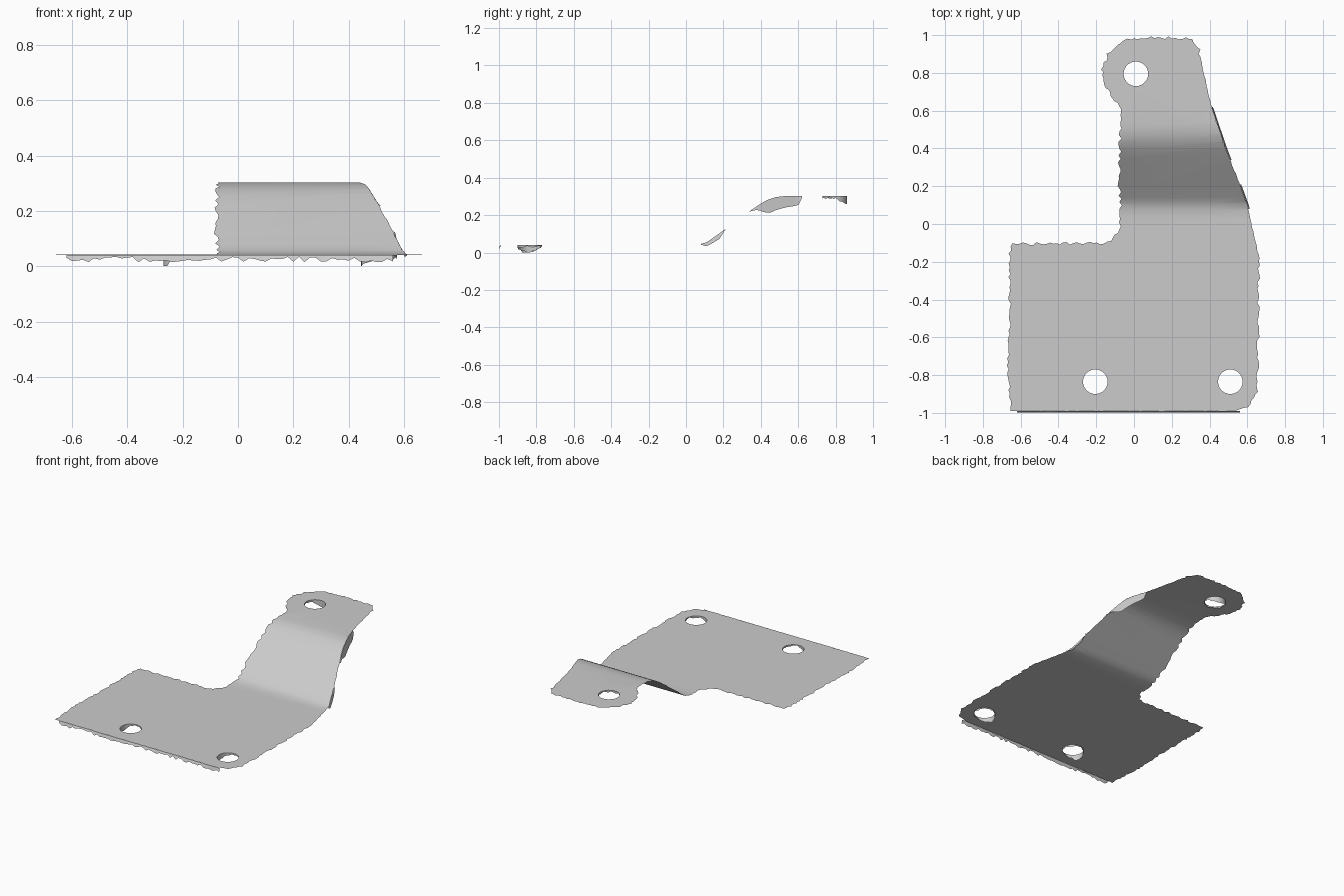
import bpy, bmesh, math, random
from mathutils import Vector

random.seed(4)
if "Cube" in bpy.data.objects:
    bpy.data.objects.remove(bpy.data.objects["Cube"])

# Single worn metal colour
metal = bpy.data.materials.new("plain_grey_metal")
metal.use_nodes = True
grey = (0.6, 0.6, 0.6, 1)
metal.diffuse_color = grey
metal.node_tree.nodes["Principled BSDF"].inputs["Base Color"].default_value = grey

# Side profile of the bend (y, z) and right edge of the sheet (y, x)
BEND = [(-1, .04), (.04, .042), (.08, .046), (.11, .055), (.14, .075), (.2, .118),
        (.36, .235), (.4, .262), (.44, .283), (.48, .296), (.53, .302), (1, .302)]
RIGHT = [(-.87, .655), (-.2, .66), (-.13, .652), (.1, .6), (.25, .545),
         (.4, .485), (.62, .41), (.8, .37), (.92, .345)]
# Remaining outline, counter-clockwise from the back right corner
REST = [(.31, .985), (0, .985), (-.08, .96), (-.14, .9), (-.167, .82), (-.15, .72),
        (-.11, .67), (-.065, .61), (-.075, .4), (-.08, .2), (-.07, .1), (-.075, -.03),
        (-.12, -.09), (-.18, -.1), (-.64, -.105), (-.658, -.14), (-.66, -.6),
        (-.667, -.75), (-.655, -.99), (.54, -.99), (.6, -.965), (.64, -.92)]
HOLES = {"rear": (.01, .795), "front_right": (-.205, -.835), "front_left": (.51, -.835)}
HOLE_RADIUS = .065


def interp(table, t):
    for (a, va), (b, vb) in zip(table, table[1:]):
        if t <= b:
            return va + (vb - va) * max(0, t - a) / (b - a)
    return table[-1][1]


def height(y):
    return interp(BEND, y)


def finish(bm, name):
    mesh = bpy.data.meshes.new(name)
    bm.to_mesh(mesh)
    bm.free()
    mesh.materials.append(metal)
    obj = bpy.data.objects.new(name, mesh)
    bpy.context.collection.objects.link(obj)
    bpy.ops.object.select_all(action="DESELECT")
    obj.select_set(True)
    bpy.context.view_layer.objects.active = obj
    bpy.ops.object.shade_smooth_by_angle(angle=math.radians(35))


def ragged(points, step=.018):
    """Resample a closed outline with a frayed edge; right side and front stay cleaner."""
    out = []
    for a, b in zip(points, points[1:] + points[:1]):
        a, b = Vector(a), Vector(b)
        count = max(1, round((b - a).length / step))
        normal = Vector((b.y - a.y, a.x - b.x)).normalized()
        for i in range(count):
            p = a.lerp(b, i / count)
            clean = p.y < -.97 or (p.x > .35 and p.y > -.1)
            out.append(p + normal * random.uniform(-1, 1) * (.002 if clean else .008))
    return out


def circle(centre, n=28):
    return [Vector(centre) + HOLE_RADIUS * Vector((math.cos(t), math.sin(t)))
            for t in (math.tau * i / n for i in range(n))]


# Bent sheet: fill the outline around the holes, slice along the bend, then raise it
bm = bmesh.new()
loops = [ragged([(x, y) for y, x in RIGHT] + REST)] + [circle(c) for c in HOLES.values()]
for loop in loops:
    verts = [bm.verts.new((p.x, p.y, 0)) for p in loop]
    for a, b in zip(verts, verts[1:] + verts[:1]):
        bm.edges.new((a, b))
bmesh.ops.triangle_fill(bm, use_beauty=True, edges=bm.edges[:], normal=(0, 0, 1))
for y, _ in BEND[1:-1]:
    bmesh.ops.bisect_plane(bm, geom=bm.verts[:] + bm.edges[:] + bm.faces[:],
                           plane_co=(0, y, 0), plane_no=(0, 1, 0))
for face in bm.faces:
    face.normal_update()
    if face.normal.z < 0:
        face.normal_flip()
for v in bm.verts:
    v.co.z = height(v.co.y)
finish(bm, "bent_plate")


def lip(name, path, depths, flare=(0, 0)):
    """Thin ragged wall hanging from the sheet along a path."""
    bm = bmesh.new()
    rows = []
    for p, d in zip(path, depths):
        z = height(p.y)
        rows.append((bm.verts.new((p.x, p.y, z)),
                     bm.verts.new((p.x + flare[0], p.y + flare[1], max(0, z - d)))))
    for (a, b), (c, d) in zip(rows, rows[1:]):
        bm.faces.new((a, b, d, c))
    finish(bm, name)


# Frayed lip under the front edge
front = [Vector((-.62 + i * .02, -.99)) for i in range(60)]
lip("front_lip", front, [random.uniform(.006, .026) for _ in front], (0, -.008))


# Lips under the right-hand edge of the bend
def edge_lip(name, depth_table):
    start, end = depth_table[0][0], depth_table[-1][0]
    ys = [start + (end - start) * i / 16 for i in range(17)]
    lip(name, [Vector((interp(RIGHT, y), y)) for y in ys],
        [interp(depth_table, y) for y in ys], (.008, 0))


edge_lip("upper_bend_lip", [(.34, .002), (.38, .02), (.42, .058), (.45, .075),
                            (.5, .066), (.6, .05), (.62, .01)])
edge_lip("lower_bend_lip", [(.08, .004), (.11, .022), (.18, .03), (.21, .002)])

# Broken walls inside the holes, deepest on one side
for name, centre in HOLES.items():
    ring = circle(centre)
    ring = (ring + ring[:1])[::-1]
    deep_side = Vector((.3, 1)) if name == "rear" else Vector((-1, -.2))
    depths = []
    for p in ring:
        reach = max(0, (p - Vector(centre)).normalized().dot(deep_side.normalized()))
        depths.append(random.uniform(.004, .016) + .03 * reach ** 2)
    lip(name + "_hole_wall", ring, depths)
